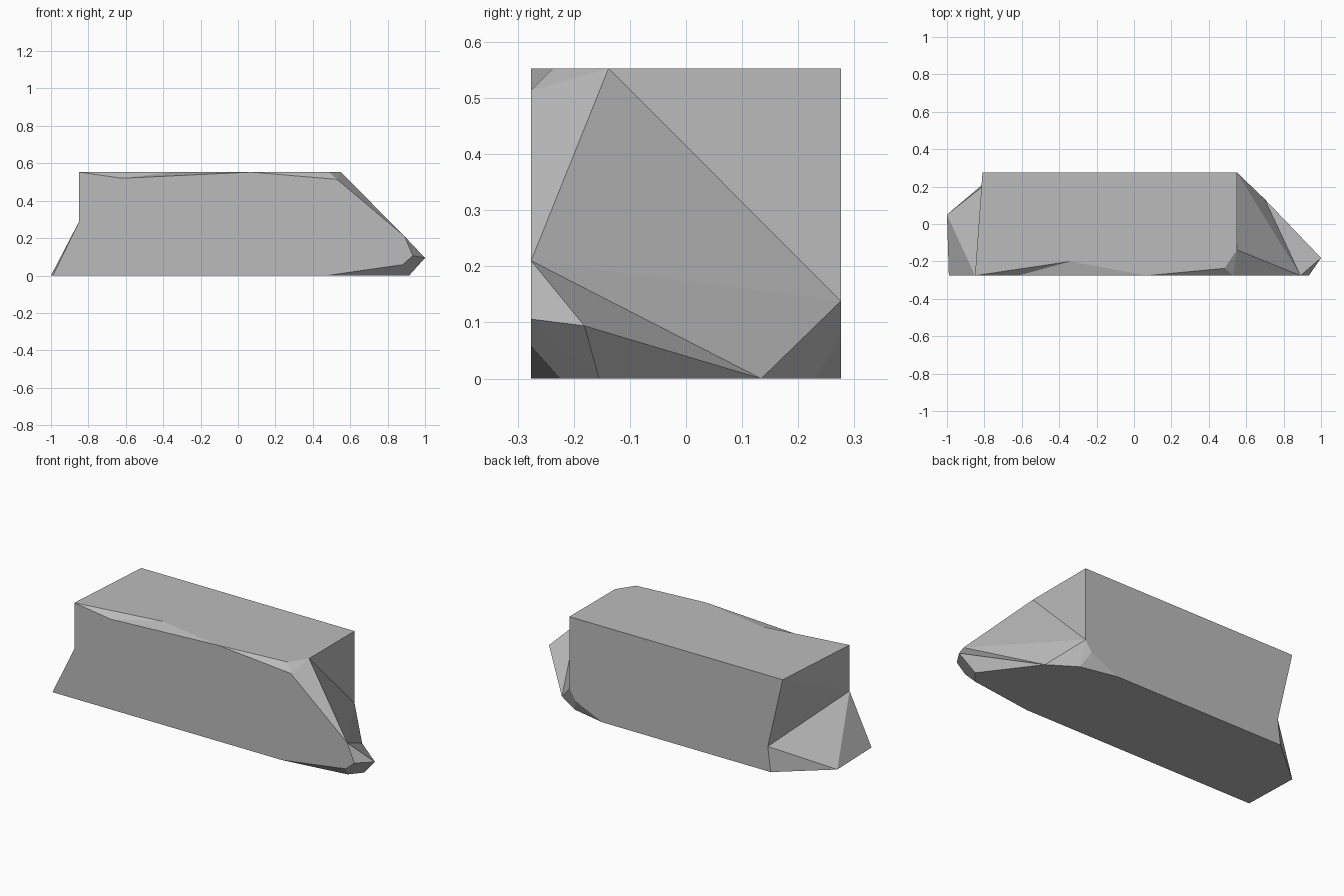
import bpy
import bmesh

default_cube = bpy.data.objects.get("Cube")
if default_cube:
    bpy.data.objects.remove(default_cube, do_unlink=True)

# Square beam section
front, back = -0.276, 0.276
floor, top = 0.0, 0.553

# Corners of the beam and of its broken ends and chips
corners = dict(
    # left end
    left_top_front=(-0.85, front, top),
    left_top_back=(-0.81, back, top),
    left_notch_front=(-0.85, front, 0.288),
    left_notch_back=(-0.715, back, 0.143),
    left_foot_front=(-0.99, front, floor),
    left_foot_tip=(-1.0, 0.05, floor),
    left_foot_back=(-0.733, back, floor),
    # chips along the upper front edge
    chip_dip=(-0.62, front, 0.52),
    chip_inner=(-0.34, -0.2, top),
    chip_end=(0.07, front, top),
    nick_inner=(0.485, -0.237, top),
    nick_dip=(0.53, front, 0.514),
    # right end
    right_top_front=(0.55, -0.138, top),
    right_top_back=(0.55, back, top),
    right_slope_back=(0.55, back, 0.138),
    right_slope_front=(0.89, front, 0.21),
    right_foot=(0.698, 0.134, floor),
    # pointed nose and chips under it
    nose=(1.0, -0.181, 0.094),
    nose_front=(0.935, front, 0.106),
    nose_under=(0.915, -0.155, floor),
    under_inner=(0.857, -0.224, floor),
    under_front=(0.88, front, 0.058),
    under_end=(0.475, front, floor),
    # chip at the lower back corner
    heel_inner=(0.55, 0.23, floor),
    heel_back=(0.51, back, 0.076),
    heel_end=(0.34, back, floor),
)

# Flat sides
sides = [
    "left_foot_front under_end under_front nose_front right_slope_front nick_dip "
    "chip_end chip_dip left_top_front left_notch_front",
    "left_top_front chip_inner chip_end nick_inner right_top_front right_top_back left_top_back",
    "left_top_back right_top_back right_slope_back heel_back heel_end left_foot_back left_notch_back",
    "left_foot_front left_foot_tip left_foot_back heel_end heel_inner right_foot "
    "nose_under under_inner under_end",
]
# Broken left end
left_end = [
    "left_top_front left_top_back left_notch_front",
    "left_top_back left_notch_back left_notch_front",
    "left_notch_front left_notch_back left_foot_tip",
    "left_notch_back left_foot_back left_foot_tip",
    "left_notch_front left_foot_tip left_foot_front",
]
# Broken right end with its nose
right_end = [
    "right_top_front right_slope_back right_top_back",
    "right_top_front right_slope_front right_slope_back",
    "right_slope_front right_foot right_slope_back",
    "right_slope_front nose right_foot",
    "right_slope_front nose_front nose",
    "nose nose_under right_foot",
    "nose nose_front nose_under",
    "nose_front under_front under_inner nose_under",
    "right_slope_back right_foot heel_inner heel_back",
]
# Small chipped facets
chips = [
    "left_top_front chip_dip chip_inner",
    "chip_dip chip_end chip_inner",
    "chip_end nick_dip nick_inner",
    "nick_inner nick_dip right_top_front",
    "nick_dip right_slope_front right_top_front",
    "under_front under_end under_inner",
    "heel_inner heel_end heel_back",
]

stone = bpy.data.materials.new("grey stone")
stone.use_nodes = True
grey = (0.5, 0.5, 0.5, 1.0)
stone.diffuse_color = grey
stone.node_tree.nodes["Principled BSDF"].inputs["Base Color"].default_value = grey

bm = bmesh.new()
verts = {name: bm.verts.new(co) for name, co in corners.items()}
for face in sides + left_end + right_end + chips:
    bm.faces.new([verts[name] for name in face.split()])
bmesh.ops.recalc_face_normals(bm, faces=bm.faces)
bmesh.ops.triangulate(bm, faces=bm.faces, ngon_method='EAR_CLIP')

mesh = bpy.data.meshes.new("broken_beam")
bm.to_mesh(mesh)
bm.free()
mesh.materials.append(stone)
beam = bpy.data.objects.new("broken_beam", mesh)
bpy.context.collection.objects.link(beam)
